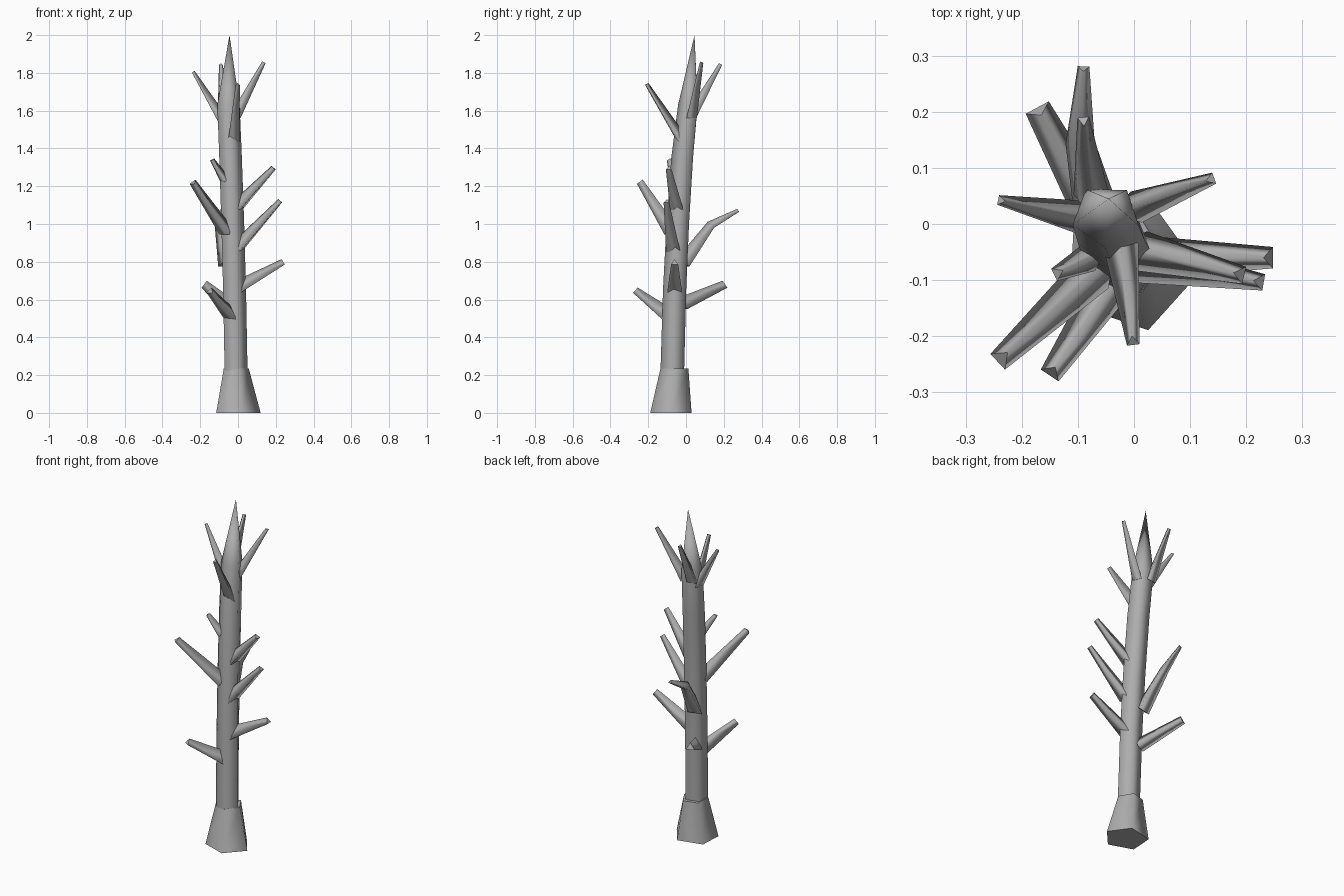
import bpy, bmesh
from math import cos, sin, tau, radians
from mathutils import Vector

cube = bpy.data.objects.get("Cube")
if cube:
    bpy.data.objects.remove(cube)

bark = bpy.data.materials.new("grey bark")
bark.use_nodes = True
GREY = (0.42, 0.42, 0.42, 1)
bark.diffuse_color = GREY
bark.node_tree.nodes["Principled BSDF"].inputs["Base Color"].default_value = GREY


def loft(name, rings, tip=None):
    """Skin a list of point rings, capped at both ends or drawn to a tip."""
    bm = bmesh.new()
    loops = [[bm.verts.new(p) for p in ring] for ring in rings]
    n = len(loops[0])
    for a, b in zip(loops, loops[1:]):
        for i in range(n):
            j = (i + 1) % n
            bm.faces.new((a[i], a[j], b[j], b[i]))
    caps = [bm.faces.new(loops[0][::-1])]
    if tip:
        top = bm.verts.new(tip)
        for i in range(n):
            bm.faces.new((loops[-1][i], loops[-1][(i + 1) % n], top))
    else:
        caps.append(bm.faces.new(loops[-1]))
    bmesh.ops.recalc_face_normals(bm, faces=bm.faces)
    for f in bm.faces:
        f.smooth = f not in caps
    for f in caps:
        for e in f.edges:
            e.smooth = False
    mesh = bpy.data.meshes.new(name)
    bm.to_mesh(mesh)
    bm.free()
    mesh.materials.append(bark)
    obj = bpy.data.objects.new(name, mesh)
    bpy.context.collection.objects.link(obj)


def level_ring(x, y, z, r, phase, depth=1.0):
    angles = [radians(phase) + tau * k / 5 for k in range(5)]
    return [(x + r * cos(a), y + depth * r * sin(a), z) for a in angles]


def branch(name, path, r0, r1):
    """Three-sided tapering limb with one ridge on its upper side."""
    pts = [Vector(p) for p in path]
    rings = []
    for i, p in enumerate(pts):
        d = (pts[min(i + 1, len(pts) - 1)] - pts[max(i - 1, 0)]).normalized()
        side = d.cross(Vector((0, 0, 1))).normalized()
        up = side.cross(d)
        r = r0 + (r1 - r0) * i / (len(pts) - 1)
        rings.append([p + r * (up * cos(a) + side * sin(a))
                      for a in (0, tau / 3, 2 * tau / 3)])
    loft(name, rings)


# Flared root collar, a little wider than the trunk at the back
loft("root_flare", [level_ring(-0.008, -0.078, 0, 0.128, 285, 0.9),
                    level_ring(-0.015, -0.06, 0.235, 0.072, 285, 1.08)])

# Leaning, slightly twisted trunk ending in a splintered point
loft("trunk", [level_ring(-0.015, -0.072, 0.2, 0.066, 285),
               level_ring(-0.022, -0.058, 0.65, 0.065, 281),
               level_ring(-0.03, -0.04, 1.0, 0.064, 277),
               level_ring(-0.04, -0.015, 1.35, 0.063, 272),
               level_ring(-0.05, 0.015, 1.63, 0.062, 269, 0.92)],
     tip=(-0.045, 0.045, 2.0))

# Limbs, from the lowest to the highest
branch("low_front_branch", [(-0.03, -0.09, 0.51), (-0.147, -0.265, 0.645)], 0.045, 0.022)
branch("low_back_branch", [(-0.05, -0.02, 0.57), (-0.17, 0.203, 0.675)], 0.045, 0.027)
branch("low_left_branch", [(0.0, -0.06, 0.655), (0.242, -0.06, 0.795)], 0.046, 0.022)
branch("bent_back_branch", [(-0.06, -0.01, 0.79), (-0.095, 0.135, 0.99),
                            (-0.09, 0.278, 1.07)], 0.048, 0.012)
branch("middle_left_branch", [(0.0, -0.065, 0.87), (0.225, -0.103, 1.12)], 0.044, 0.017)
branch("middle_right_branch", [(-0.06, -0.075, 0.96), (-0.237, -0.24, 1.22)], 0.045, 0.022)
branch("upper_left_branch", [(0.0, -0.045, 1.09), (0.19, -0.09, 1.295)], 0.042, 0.018)
branch("short_right_branch", [(-0.07, -0.055, 1.23), (-0.137, -0.088, 1.34)], 0.03, 0.014)
branch("top_front_branch", [(-0.025, -0.025, 1.44), (-0.002, -0.21, 1.74)], 0.036, 0.013)
branch("top_right_branch", [(-0.085, 0.01, 1.55), (-0.238, 0.042, 1.805)], 0.034, 0.01)
branch("top_left_branch", [(-0.01, 0.025, 1.57), (0.138, 0.08, 1.855)], 0.034, 0.012)
branch("top_back_branch", [(-0.075, 0.04, 1.58), (-0.09, 0.185, 1.845)], 0.036, 0.012)
